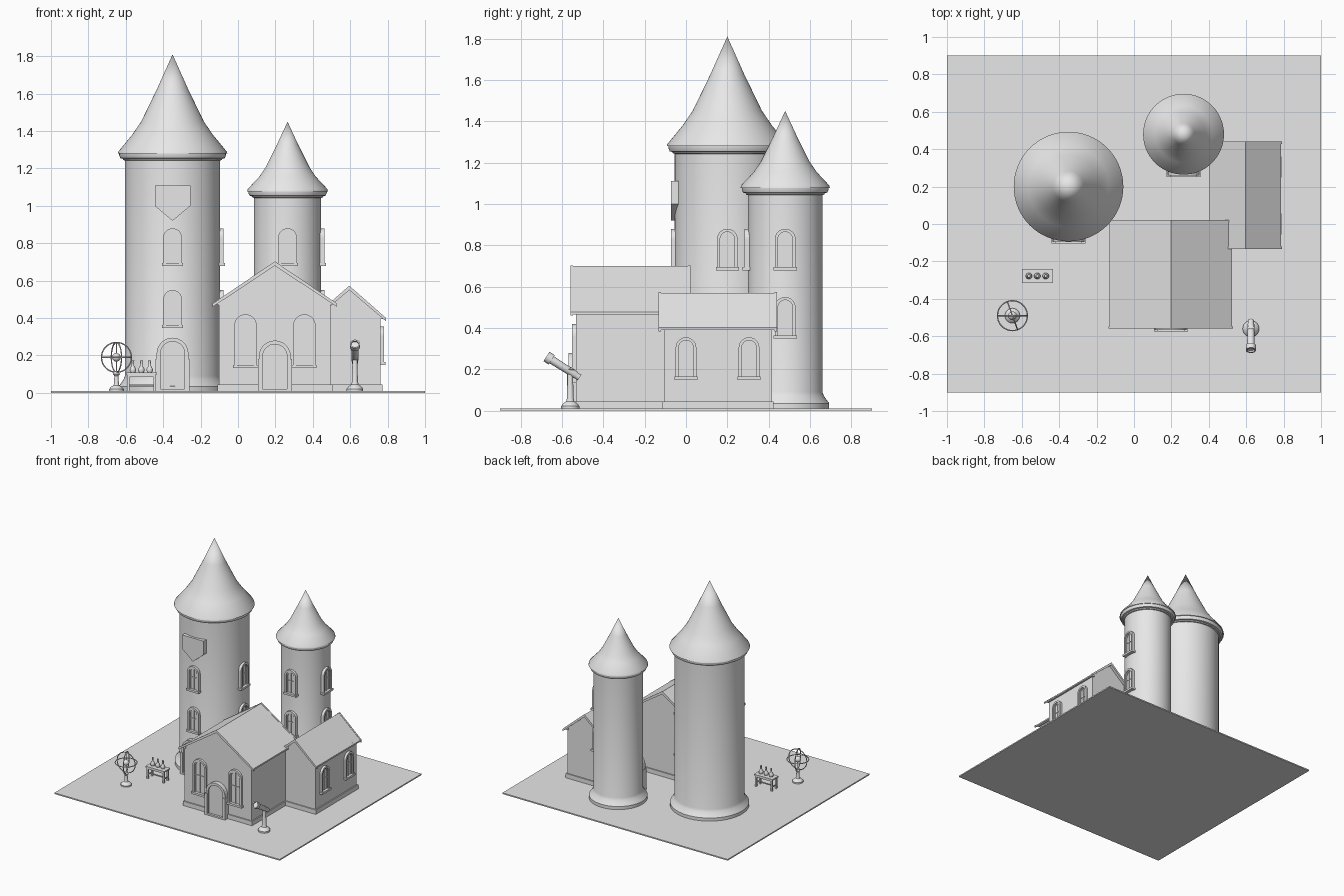
import bpy, bmesh
from math import sin, cos, pi, radians
from mathutils import Matrix, Vector

old = bpy.data.objects.get("Cube")
if old:
    bpy.data.objects.remove(old, do_unlink=True)

grey = bpy.data.materials.new("plain_grey")
grey.use_nodes = True
grey.diffuse_color = (0.8, 0.8, 0.8, 1)
grey.node_tree.nodes["Principled BSDF"].inputs["Base Color"].default_value = (0.8, 0.8, 0.8, 1)


def finish(name, bm, matrix=Matrix(), smooth=False):
    bmesh.ops.recalc_face_normals(bm, faces=bm.faces)
    mesh = bpy.data.meshes.new(name)
    bm.to_mesh(mesh)
    bm.free()
    mesh.materials.append(grey)
    if smooth:
        mesh.shade_smooth()
        mesh.set_sharp_from_angle(angle=radians(35))
    obj = bpy.data.objects.new(name, mesh)
    obj.matrix_world = matrix
    bpy.context.collection.objects.link(obj)
    return obj


def prism(name, outline, y0, y1, matrix=Matrix()):
    """Extrude an XZ outline along y."""
    bm = bmesh.new()
    face = bm.faces.new([bm.verts.new((x, y0, z)) for x, z in outline])
    out = bmesh.ops.extrude_face_region(bm, geom=[face])["geom"]
    bmesh.ops.translate(bm, vec=(0, y1 - y0, 0), verts=[v for v in out if isinstance(v, bmesh.types.BMVert)])
    return finish(name, bm, matrix)


def box(name, x0, x1, y0, y1, z0, z1, matrix=Matrix()):
    return prism(name, [(x0, z0), (x1, z0), (x1, z1), (x0, z1)], y0, y1, matrix)


def lathe(name, profile, matrix, steps=64):
    """Revolve (radius, height) points about z."""
    bm = bmesh.new()
    rings = [[bm.verts.new((r * cos(2 * pi * i / steps), r * sin(2 * pi * i / steps), z))
              for i in range(steps)] for r, z in profile]
    for a, b in zip(rings, rings[1:]):
        for i in range(steps):
            j = (i + 1) % steps
            bm.faces.new((a[i], a[j], b[j], b[i]))
    bmesh.ops.remove_doubles(bm, verts=bm.verts, dist=1e-5)
    return finish(name, bm, matrix, True)


def at(x, y, z=0.0, turn=0.0):
    return Matrix.Translation((x, y, z)) @ Matrix.Rotation(radians(turn), 4, "Z")


def arch(width, bottom, top, n=14):
    """Round-headed outline, running from lower right over the top to lower left."""
    r = width / 2
    curve = [(r * cos(pi * i / n), top - r + r * sin(pi * i / n)) for i in range(n + 1)]
    return [(r, bottom)] + curve + [(-r, bottom)]


def surround(width, bottom, top, t):
    return arch(width, bottom, top) + arch(width - 2 * t, bottom, top - t)[::-1]


def window(name, m, bottom, top, width):
    inner = width - 0.03
    prism(name + "_frame", surround(width, bottom, top, 0.015), 0.02, -0.018, m)
    prism(name + "_inner_frame", surround(inner, bottom, top - 0.015, 0.008), 0.02, -0.01, m)
    prism(name + "_pane", arch(inner, bottom, top - 0.015), 0.02, -0.003, m)
    box(name + "_mullion", -0.003, 0.003, -0.008, 0.01, bottom, top - 0.02, m)
    mid = bottom + (top - bottom) * 0.5
    box(name + "_crossbar", -inner / 2, inner / 2, -0.008, 0.01, mid, mid + 0.006, m)
    half = width / 2 + 0.006
    box(name + "_sill", -half, half, -0.026, 0.02, bottom - 0.012, bottom + 0.004, m)


def door(name, m, top, out):
    prism(name + "_arch", surround(0.17, 0.01, top, 0.02), 0.04, -out + 0.008, m)
    prism(name + "_panel", arch(0.13, 0.01, top - 0.02), 0.04, -out + 0.018, m)
    for s in (-1, 1):
        box(name + "_post", s * 0.08 - 0.011, s * 0.08 + 0.011, -out, 0.04, 0.01, 0.18, m)
    box(name + "_step", -0.09, 0.09, -out, 0.04, 0.01, 0.022, m)


# Ground slab
box("ground_slab", -1, 1, -0.9, 0.9, 0, 0.01)


# Round towers with flared foot, cornice and bent conical roof
def tower(name, x, y, r, eave, roof):
    m = at(x, y)
    lathe(name + "_wall", [(0, 0.01), (r + 0.033, 0.01), (r + 0.033, 0.035), (r + 0.022, 0.05),
                           (r + 0.008, 0.07), (r, 0.09), (r, eave), (0, eave)], m)
    lathe(name + "_cornice", [(r - 0.01, eave - 0.045), (r + 0.008, eave - 0.04), (r + 0.012, eave - 0.033),
                              (r + 0.024, eave - 0.03), (r + 0.03, eave - 0.015), (r + 0.03, eave),
                              (0, eave)], m)
    lathe(name + "_roof", [(0, eave - 0.004)] + roof, m)
    for turn in (0, 90):
        a = radians(turn)
        wall = at(x + r * sin(a), y - r * cos(a), 0, turn)
        for bottom in (0.36, 0.69):
            window(name + "_window", wall, bottom, bottom + 0.19, 0.1)
    door(name + "_door", at(x, y - r), 0.295, 0.05)


tower("great_tower", -0.35, 0.2, 0.255, 1.285,
      [(0.293, 1.28), (0.29, 1.29), (0.216, 1.38), (0.168, 1.45), (0.083, 1.625), (0, 1.81)])
tower("small_tower", 0.265, 0.48, 0.18, 1.085,
      [(0.216, 1.078), (0.213, 1.09), (0.152, 1.155), (0.118, 1.205), (0.058, 1.325), (0, 1.45)])

# Shield plaque on the great tower
prism("shield_plaque", [(-0.095, 1.0), (0, 0.92), (0.095, 1.0), (0.095, 1.11), (-0.095, 1.11)],
      0.03, -0.018, at(-0.35, -0.055))


# Gabled houses
def chevron(hw, eave, ridge, t):
    return [(-hw, eave), (0, ridge), (hw, eave), (hw, eave - t), (0, ridge - t * 1.3), (-hw, eave - t)]


def house(name, x, hw, y0, y1, roof_hw, eave, ridge):
    m = at(x, 0)
    slope = (ridge - eave) / roof_hw
    top = ridge - slope * hw - 0.012
    prism(name + "_walls", [(-hw, 0.01), (hw, 0.01), (hw, top), (0, ridge - 0.012), (-hw, top)], y0, y1, m)
    box(name + "_plinth", -hw - 0.009, hw + 0.009, y0 - 0.009, y1 + 0.009, 0.01, 0.045, m)
    for s in (-1, 1):
        box(name + "_eave_trim", s * hw - 0.012, s * hw + 0.012, y0 - 0.008, y1 + 0.008, top - 0.018, top - 0.002, m)
    prism(name + "_roof", chevron(roof_hw - 0.004, eave, ridge - 0.003, 0.012), y0 - 0.02, y1 + 0.02, m)
    for y in (y0 - 0.026, y1 + 0.014):
        prism(name + "_gable_board", chevron(roof_hw, eave, ridge, 0.018), y, y + 0.012, m)


house("main_house", 0.197, 0.298, -0.533, -0.005, 0.332, 0.478, 0.703)
house("side_house", 0.595, 0.168, -0.107, 0.415, 0.195, 0.402, 0.573)
for x in (0.04, 0.355):
    window("main_house_window", at(x, -0.533), 0.145, 0.42, 0.12)
door("main_house_door", at(0.197, -0.533), 0.28, 0.043)
for y in (0.0, 0.305):
    window("side_house_window", at(0.763, y, 0, 90), 0.16, 0.355, 0.1)

# Telescope on its pedestal
spot = at(0.625, -0.56)
lathe("telescope_pedestal", [(0, 0.01), (0.044, 0.01), (0.044, 0.022), (0.034, 0.035), (0.02, 0.045),
                             (0.016, 0.06), (0.013, 0.19), (0.02, 0.2), (0, 0.212)], spot, 24)
low, high = Vector((0.625, -0.515, 0.16)), Vector((0.625, -0.675, 0.262))
length = (high - low).length
aim = Matrix.Translation(low) @ (high - low).to_track_quat("Z", "Y").to_matrix().to_4x4()
lathe("telescope_tube", [(0, 0), (0.016, 0), (0.016, 0.02), (0.018, 0.025), (0.02, length - 0.03),
                         (0.027, length - 0.03), (0.027, length), (0.02, length), (0.02, length - 0.01),
                         (0, length - 0.01)], aim, 24)

# Armillary globe
spot = at(-0.65, -0.49)
lathe("globe_stand", [(0, 0.01), (0.04, 0.01), (0.04, 0.02), (0.028, 0.033), (0.016, 0.04), (0.013, 0.05),
                      (0.011, 0.09), (0.018, 0.1), (0.012, 0.115), (0, 0.118)], spot, 24)
lathe("globe_core", [(0.023 * sin(pi * i / 12), 0.19 - 0.023 * cos(pi * i / 12)) for i in range(13)], spot, 24)
box("globe_axis", -0.002, 0.002, -0.002, 0.002, 0.11, 0.27, spot)
for name, turn in (("flat_ring", Matrix()), ("front_ring", Matrix.Rotation(pi / 2, 4, "X")),
                   ("side_ring", Matrix.Rotation(radians(20), 4, "Z") @ Matrix.Rotation(pi / 2, 4, "Y"))):
    circle = [(0.08 + 0.0035 * cos(pi * i / 4), 0.0035 * sin(pi * i / 4)) for i in range(9)]
    lathe("globe_" + name, circle, Matrix.Translation((-0.65, -0.49, 0.19)) @ turn, 40)

# Table with three flasks
spot = at(-0.517, -0.278)
box("table_top", -0.083, 0.083, -0.038, 0.038, 0.098, 0.108, spot)
for sx in (-1, 1):
    for sy in (-1, 1):
        x, y = sx * 0.07, sy * 0.027
        box("table_leg", x - 0.006, x + 0.006, y - 0.006, y + 0.006, 0.01, 0.098, spot)
    box("table_end_rail", sx * 0.07 - 0.004, sx * 0.07 + 0.004, -0.027, 0.027, 0.036, 0.044, spot)
for sy in (-1, 1):
    box("table_apron", -0.07, 0.07, sy * 0.027 - 0.004, sy * 0.027 + 0.004, 0.085, 0.098, spot)
box("table_stretcher", -0.07, 0.07, -0.004, 0.004, 0.036, 0.044, spot)
for x in (-0.045, 0, 0.045):
    lathe("flask", [(0, 0.108), (0.012, 0.108), (0.017, 0.118), (0.016, 0.13), (0.007, 0.145),
                    (0.006, 0.165), (0.008, 0.172), (0, 0.172)], spot @ at(x, 0), 20)
